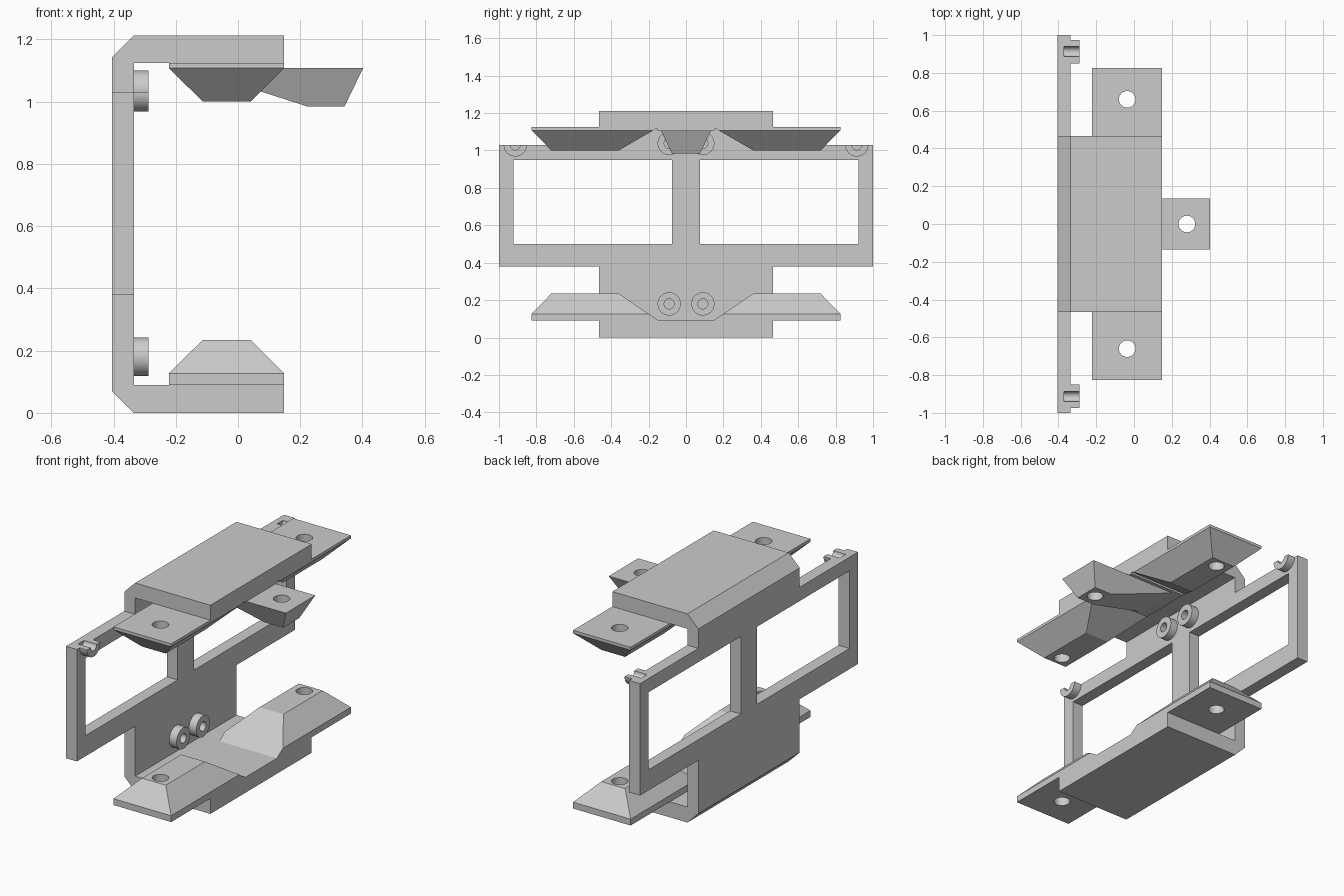
import bpy, bmesh, math
from mathutils import Vector

cube = bpy.data.objects.get("Cube")
if cube:
    bpy.data.objects.remove(cube, do_unlink=True)

grey = bpy.data.materials.new("plain grey")
grey.use_nodes = True
grey.diffuse_color = (0.6, 0.6, 0.6, 1)
grey.node_tree.nodes["Principled BSDF"].inputs["Base Color"].default_value = (0.6, 0.6, 0.6, 1)


def finish(name, bm):
    bmesh.ops.recalc_face_normals(bm, faces=bm.faces)
    mesh = bpy.data.meshes.new(name)
    bm.to_mesh(mesh)
    bm.free()
    mesh.materials.append(grey)
    obj = bpy.data.objects.new(name, mesh)
    bpy.context.collection.objects.link(obj)
    return obj


def prism(name, points, axis, start, end):
    """Extrude a 2D outline along an axis; the points use the other two axes in order."""
    bm = bmesh.new()
    def place(p, d):
        c = list(p)
        c.insert("xyz".index(axis), d)
        return bm.verts.new(c)
    face = bm.faces.new([place(p, start) for p in points])
    moved = bmesh.ops.extrude_face_region(bm, geom=[face])["geom"]
    shift = Vector((0, 0, 0))
    shift["xyz".index(axis)] = end - start
    bmesh.ops.translate(bm, vec=shift, verts=[v for v in moved if isinstance(v, bmesh.types.BMVert)])
    return finish(name, bm)


def rect(x0, x1, y0, y1):
    return [(x0, y0), (x1, y0), (x1, y1), (x0, y1)]


def arc(u, v, r, start=0, sweep=360, n=32):
    count = n if sweep == 360 else n + 1
    return [(u + r * math.cos(math.radians(start + sweep * i / n)),
             v + r * math.sin(math.radians(start + sweep * i / n))) for i in range(count)]


def hull(name, layers):
    """Convex solid around rectangles (x0, x1, y0, y1, z)."""
    bm = bmesh.new()
    for x0, x1, y0, y1, z in layers:
        for x, y in rect(x0, x1, y0, y1):
            bm.verts.new((x, y, z))
    bmesh.ops.convex_hull(bm, input=bm.verts)
    bmesh.ops.dissolve_limit(bm, angle_limit=0.01, verts=bm.verts, edges=bm.edges)
    return finish(name, bm)


def combine(obj, other, operation):
    mod = obj.modifiers.new("combine", 'BOOLEAN')
    mod.operation = operation
    mod.solver = 'EXACT'
    mod.object = other
    bpy.context.view_layer.objects.active = obj
    bpy.ops.object.modifier_apply(modifier=mod.name)
    bpy.data.objects.remove(other, do_unlink=True)


def shade(obj):
    bpy.ops.object.select_all(action='DESELECT')
    obj.select_set(True)
    bpy.context.view_layer.objects.active = obj
    bpy.ops.object.shade_smooth_by_angle(angle=math.radians(14))


BACK, WALL, FRONT, INNER = -0.405, -0.335, 0.148, -0.222
RIM = -0.288

# Chamfered C-shaped bracket
bracket = prism("bracket", [(WALL, 0), (FRONT, 0), (FRONT, 0.09), (WALL, 0.09),
                            (WALL, 1.125), (FRONT, 1.125), (FRONT, 1.212), (WALL, 1.212),
                            (BACK, 1.143), (BACK, 0.07)], "y", -0.465, 0.465)

# Wide back frame with two windows
combine(bracket, prism("back_frame", rect(-1, 1, 0.38, 1.03), "x", BACK, WALL), 'UNION')
for s in (-1, 1):
    combine(bracket, prism("window", rect(*sorted((s * 0.075, s * 0.922)), 0.5, 0.95),
                           "x", BACK - 0.1, WALL + 0.1), 'DIFFERENCE')

# Bosses on the wall, with half bosses on the frame corners, and their bores
for s in (-1, 1):
    for y, z, sweep in ((0.09, 0.18, 360), (0.09, 1.038, 360), (0.913, 1.03, 180)):
        combine(bracket, prism("boss", arc(s * y, z, 0.062, 180, sweep),
                               "x", WALL - 0.02, RIM), 'UNION')
        combine(bracket, prism("bore", arc(s * y, z, 0.027), "x", -0.37, RIM + 0.05), 'DIFFERENCE')
shade(bracket)

# Tapered pads at both ends of each arm, drilled through
for s, side in ((-1, "right"), (1, "left")):
    for level, base, lip, tip in (("lower", 0.09, 0.127, 0.235), ("upper", 1.125, 1.108, 1.0)):
        knee = 0.145 + 0.215 * (lip - base) / (tip - base)
        layers = []
        for x0, x1, near, far, z in ((INNER, FRONT, 0.145, 0.825, base),
                                     (INNER, FRONT, knee, 0.825, lip),
                                     (-0.113, 0.04, 0.36, 0.72, tip)):
            layers.append((x0, x1, *sorted((s * near, s * far)), z))
        pad = hull(f"{level}_{side}_pad", layers)
        combine(pad, prism("hole", arc(-0.036, s * 0.66, 0.044), "z", base - 0.3, base + 0.3),
                'DIFFERENCE')
        shade(pad)

# Front tab under the upper arm, running back between the pads
tab = hull("front_tab", [(-0.16, 0.402, -0.135, 0.135, 1.108),
                         (0.225, 0.342, -0.075, 0.075, 0.984)])
combine(tab, prism("hole", arc(0.28, 0, 0.044), "z", 0.8, 1.3), 'DIFFERENCE')
shade(tab)
prism("tab_backing", rect(INNER, FRONT, -0.155, 0.155), "z", 1.108, 1.126)
